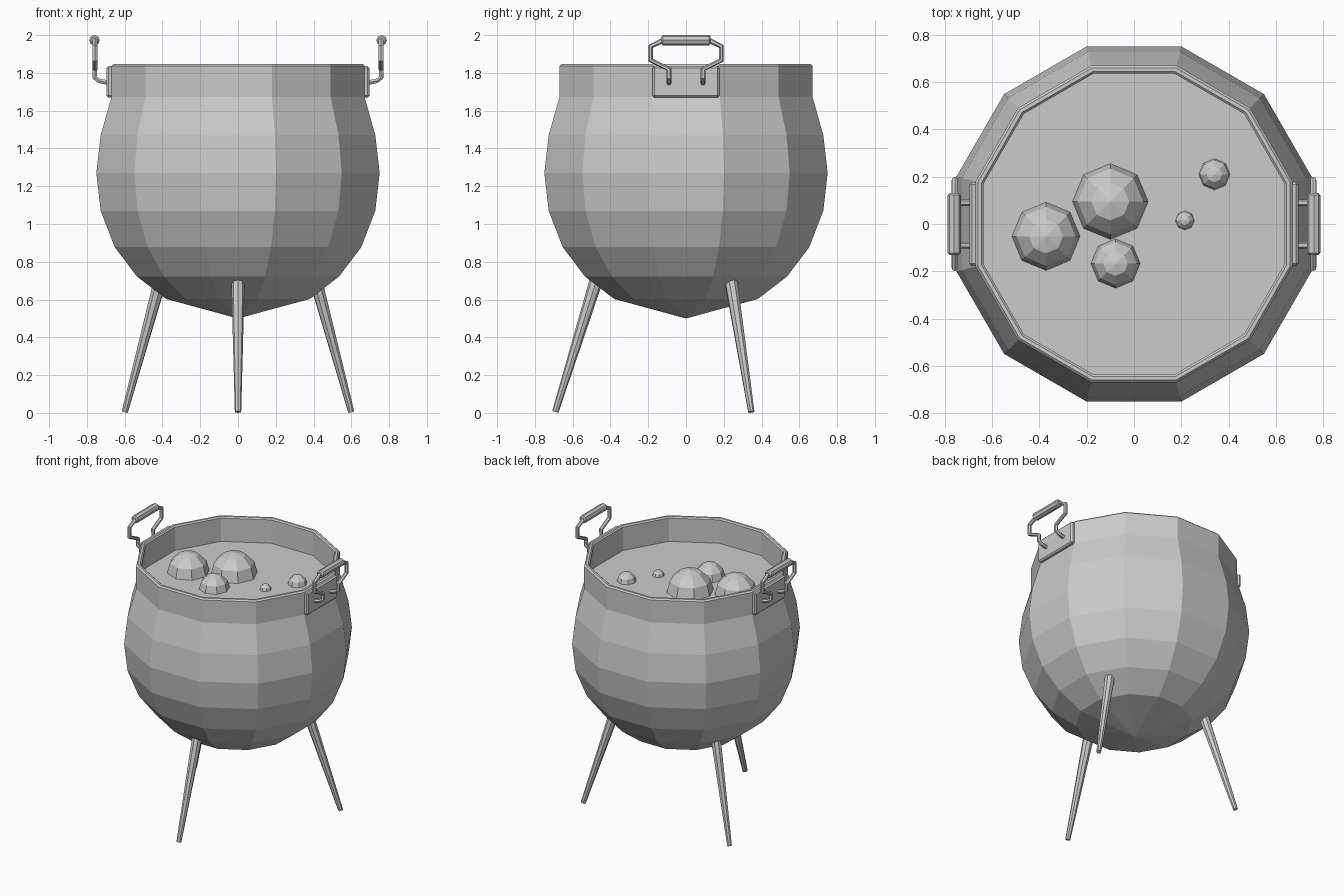
import bpy, bmesh, math
from mathutils import Vector

if "Cube" in bpy.data.objects:
    bpy.data.objects.remove(bpy.data.objects["Cube"])

SIDES = 12
LIQUID_Z = 1.665


def finish(name, bm):
    bmesh.ops.recalc_face_normals(bm, faces=bm.faces)
    mesh = bpy.data.meshes.new(name)
    bm.to_mesh(mesh)
    bm.free()
    ob = bpy.data.objects.new(name, mesh)
    bpy.context.collection.objects.link(ob)
    return ob


def ring(bm, apothem, z):
    r = apothem / math.cos(math.pi / SIDES)
    angles = [(i + 0.5) * 2 * math.pi / SIDES for i in range(SIDES)]
    return [bm.verts.new((r * math.cos(a), r * math.sin(a), z)) for a in angles]


def rod(name, start, end, r1, r2, sides):
    """Tapered prism between two points."""
    start, end = Vector(start), Vector(end)
    axis = end - start
    bm = bmesh.new()
    bmesh.ops.create_cone(bm, cap_ends=True, segments=sides,
                          radius1=r1, radius2=r2, depth=axis.length)
    bmesh.ops.rotate(bm, verts=bm.verts,
                     matrix=axis.to_track_quat('Z', 'Y').to_matrix())
    bmesh.ops.translate(bm, verts=bm.verts, vec=(start + end) / 2)
    return finish(name, bm)


def bevel(ob, width):
    mod = ob.modifiers.new("bevel", 'BEVEL')
    mod.width = width
    mod.segments = 1
    mod.limit_method = 'ANGLE'
    mod.angle_limit = math.radians(60)


# Pot: twelve-sided shell with chamfered rim and inner wall
profile = [(0.38, 0.603), (0.535, 0.722), (0.653, 0.878), (0.727, 1.07),
           (0.75, 1.27), (0.727, 1.47), (0.67, 1.672), (0.67, 1.837),
           (0.66, 1.847), (0.645, 1.847), (0.636, 1.838), (0.636, LIQUID_Z - 0.02)]
bm = bmesh.new()
pole = bm.verts.new((0, 0, 0.5))
rings = [ring(bm, a, z) for a, z in profile]
for i in range(SIDES):
    j = (i + 1) % SIDES
    bm.faces.new((pole, rings[0][j], rings[0][i]))
    for low, high in zip(rings, rings[1:]):
        bm.faces.new((low[i], low[j], high[j], high[i]))
bm.faces.new(rings[-1])
finish("pot", bm)

# Liquid surface
bm = bmesh.new()
bm.faces.new(ring(bm, 0.636, LIQUID_Z))
finish("liquid", bm)

# Bubbles: half-sunk low-poly spheres
bubbles = [(-0.10, 0.095, 0.16), (-0.372, -0.052, 0.144), (-0.078, -0.167, 0.104),
           (0.34, 0.21, 0.066), (0.215, 0.015, 0.04)]
for n, (x, y, r) in enumerate(bubbles, 1):
    bm = bmesh.new()
    bmesh.ops.create_uvsphere(bm, u_segments=8, v_segments=6, radius=r)
    low = [v for v in bm.verts if v.co.z < -0.001]
    bmesh.ops.delete(bm, geom=low, context='VERTS')
    bmesh.ops.translate(bm, verts=bm.verts, vec=(x, y, LIQUID_Z))
    finish(f"bubble_{n}", bm)

# Legs: three splayed tapered rods
for name, deg in (("front_leg", -90), ("back_right_leg", 30), ("back_left_leg", 150)):
    c, s = math.cos(math.radians(deg)), math.sin(math.radians(deg))
    rod(name, (0.692 * c, 0.692 * s, 0.005), (0.457 * c, 0.457 * s, 0.76),
        0.017, 0.037, 8)

# Handles: plate, two bent arms and a grip on each side
arm_path = [(0.675, 0.09, 1.745), (0.735, 0.09, 1.758), (0.758, 0.09, 1.775),
            (0.758, 0.09, 1.82), (0.758, 0.187, 1.868), (0.758, 0.187, 1.94),
            (0.758, 0.12, 1.973)]
for side, sx in (("right", 1), ("left", -1)):
    bm = bmesh.new()
    bmesh.ops.create_cube(bm, size=1)
    for v in bm.verts:
        v.co = (sx * 0.67 + v.co.x * 0.05, v.co.y * 0.355, 1.753 + v.co.z * 0.168)
    bevel(finish(f"{side}_handle_plate", bm), 0.01)

    curve = bpy.data.curves.new(f"{side}_handle_arms", 'CURVE')
    curve.dimensions = '3D'
    curve.bevel_depth = 0.014
    curve.bevel_resolution = 1
    curve.use_fill_caps = True
    for sy in (1, -1):
        spline = curve.splines.new('POLY')
        spline.points.add(len(arm_path) - 1)
        for p, (x, y, z) in zip(spline.points, arm_path):
            p.co = (sx * x, sy * y, z, 1)
        spline.use_smooth = False
    bpy.context.collection.objects.link(
        bpy.data.objects.new(f"{side}_handle_arms", curve))

    grip = rod(f"{side}_handle_grip", (sx * 0.76, -0.13, 1.973),
               (sx * 0.76, 0.13, 1.973), 0.028, 0.028, 8)
    bevel(grip, 0.008)
